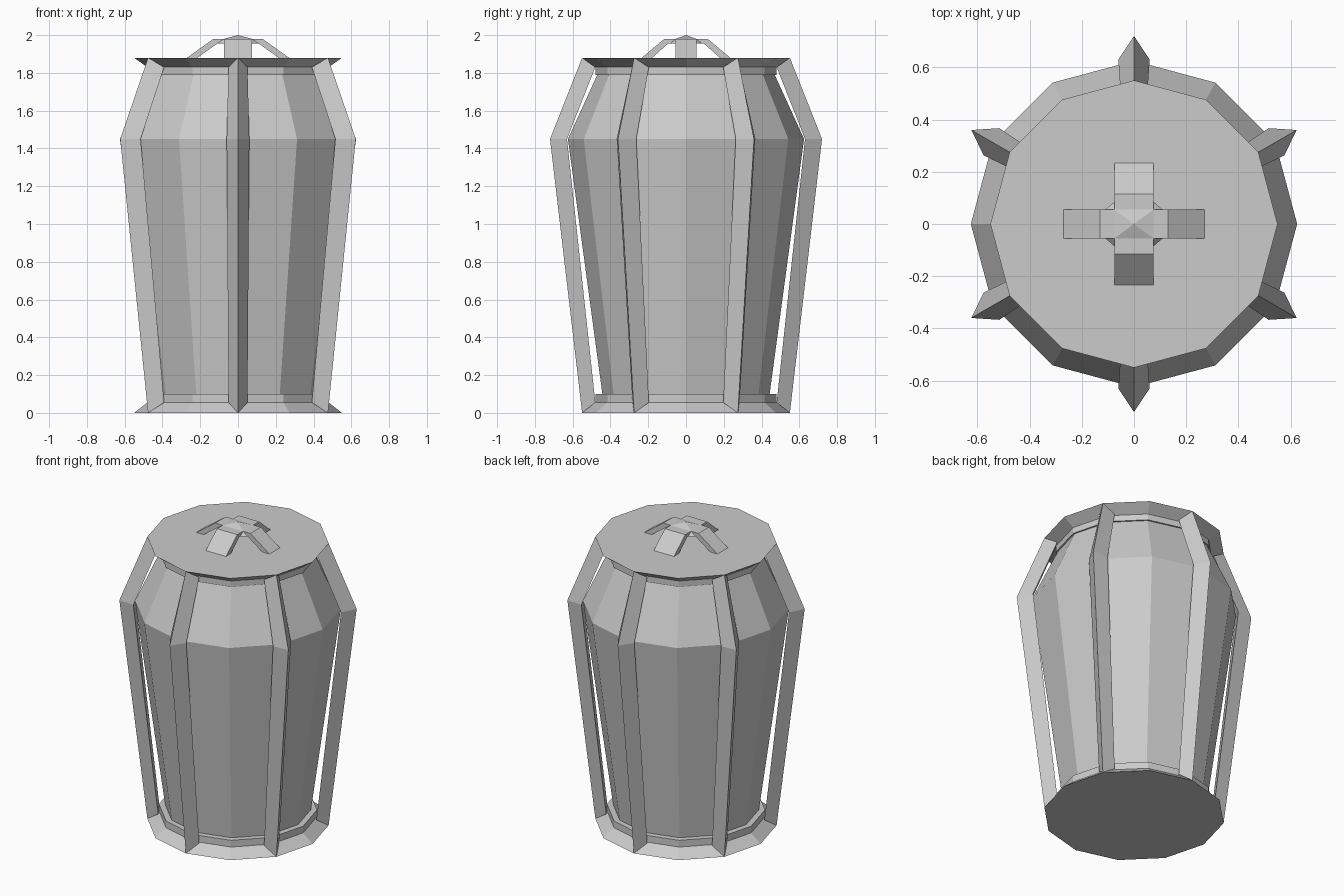
import bpy, bmesh
from math import cos, sin, radians, tau

if "Cube" in bpy.data.objects:
    bpy.data.objects.remove(bpy.data.objects["Cube"])


def add_object(name, verts, faces=None):
    """Mesh from points; with no faces given, take the convex hull."""
    bm = bmesh.new()
    vs = [bm.verts.new(v) for v in verts]
    if faces is None:
        bmesh.ops.convex_hull(bm, input=vs)
    else:
        for f in faces:
            bm.faces.new([vs[i] for i in f])
    bmesh.ops.recalc_face_normals(bm, faces=bm.faces)
    mesh = bpy.data.meshes.new(name)
    bm.to_mesh(mesh)
    bm.free()
    ob = bpy.data.objects.new(name, mesh)
    bpy.context.collection.objects.link(ob)
    return ob


def loft(name, rings):
    """Closed skin through equal-sized rings of points, capped at both ends."""
    n = len(rings[0])
    verts = [p for r in rings for p in r]
    faces = [list(range(n)), list(range(len(verts) - n, len(verts)))]
    for k in range(len(rings) - 1):
        for i in range(n):
            j = (i + 1) % n
            faces.append([k * n + i, k * n + j, (k + 1) * n + j, (k + 1) * n + i])
    return add_object(name, verts, faces)


def lathe(name, profile, sides=12):
    return loft(name, [[(r * cos(tau * i / sides), r * sin(tau * i / sides), z)
                        for i in range(sides)] for r, z in profile])


# Glass body and the end caps
lathe("lantern_body", [(0.44, 0.08), (0.625, 1.45), (0.465, 1.80)])
lathe("base_cap", [(0.55, 0), (0.48, 0.055), (0.48, 0.10)])
lathe("top_cap", [(0.48, 1.79), (0.48, 1.83), (0.55, 1.88)])

# Six triangular ribs: (ridge radius, ridge z, inner radius, inner z, half width)
RIB = [(0.55, 0, 0.48, 0.055, 0.05),
       (0.72, 1.45, 0.63, 1.45, 0.06),
       (0.55, 1.88, 0.48, 1.83, 0.05)]
for i in range(6):
    rib = loft(f"rib_{i + 1}", [[(ro, 0, zo), (ri, w, zi), (ri, -w, zi)]
                                for ro, zo, ri, zi, w in RIB])
    rib.rotation_euler.z = radians(30 + 60 * i)


# Crossed carrying handle: bent straps with a small pyramid on top
def strap(name, foot, bend, half_width, turn):
    path = [(-foot, 1.88, -foot + 0.055, 1.88), (-bend, 1.98, -bend + 0.02, 1.955),
            (bend, 1.98, bend - 0.02, 1.955), (foot, 1.88, foot - 0.055, 1.88)]
    w = half_width
    ob = loft(name, [[(xo, -w, zo), (xo, w, zo), (xi, w, zi), (xi, -w, zi)]
                     for xo, zo, xi, zi in path])
    ob.rotation_euler.z = radians(turn)


strap("handle_strap_wide", 0.27, 0.13, 0.055, 0)
strap("handle_strap_deep", 0.234, 0.115, 0.075, 90)
hub = [(0, 0, 2.0)]
for sx in (-1, 1):
    for sy in (-1, 1):
        hub += [(sx * 0.075, sy * 0.055, 1.98),
                (sx * 0.11, sy * 0.055, 1.955), (sx * 0.075, sy * 0.085, 1.955)]
add_object("handle_hub", hub)
